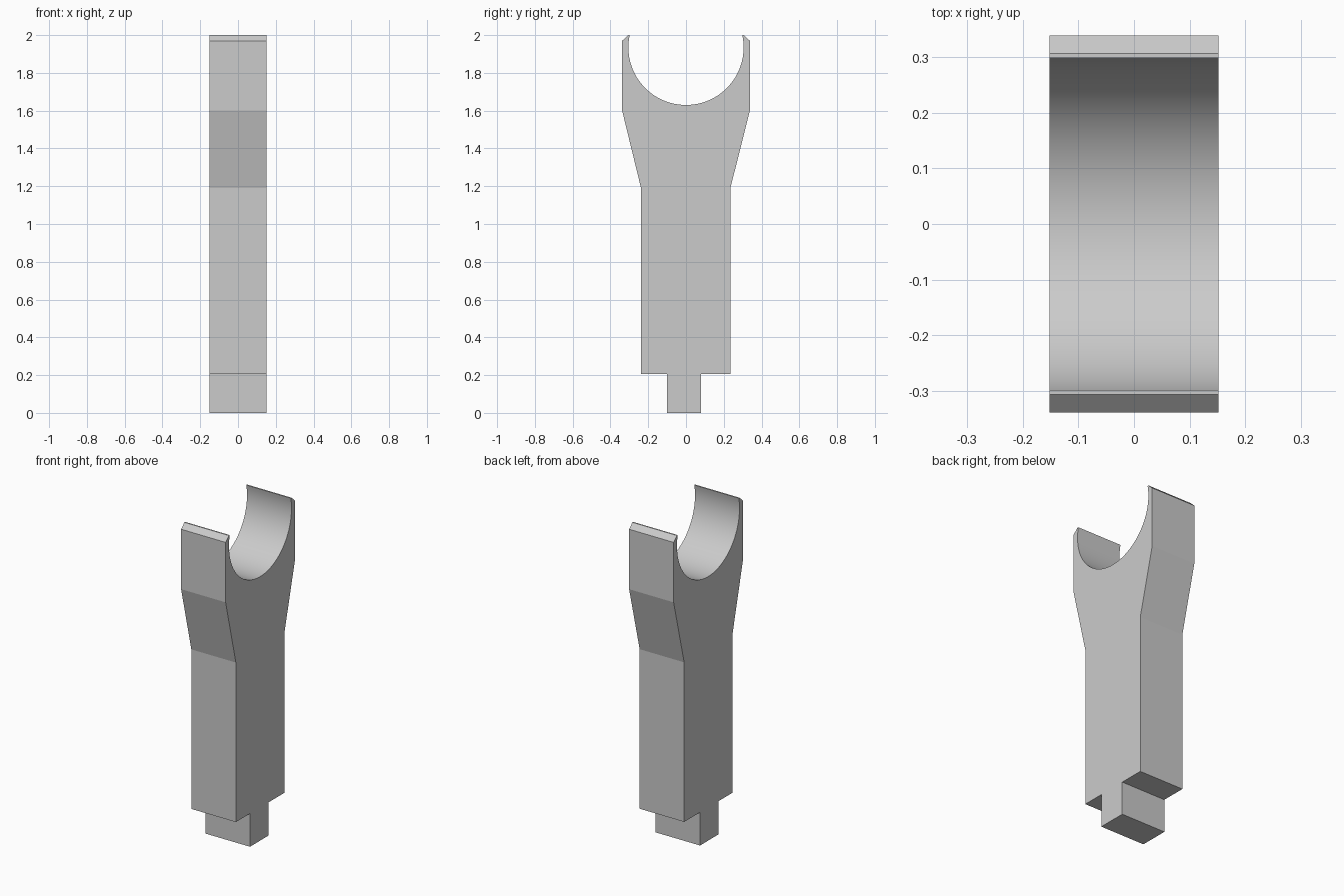
import bpy
import bmesh
from math import sin, cos, pi, asin, radians
from mathutils import Vector

cube = bpy.data.objects.get("Cube")
if cube:
    bpy.data.objects.remove(cube, do_unlink=True)

HALF_WIDTH = 0.152
CRADLE_RADIUS, CRADLE_Z, TOP = 0.305, 1.935, 2.0
ARC_STEPS = 56

grey = bpy.data.materials.new("light grey")
grey.use_nodes = True
colour = (0.6, 0.6, 0.6, 1)
grey.diffuse_color = colour
grey.node_tree.nodes["Principled BSDF"].inputs["Base Color"].default_value = colour

# Side outline (y, z): tenon, shank, flare and horn tips
back = [(0.08, 0), (0.08, 0.205), (0.235, 0.205), (0.235, 1.19),
        (0.338, 1.6), (0.338, 1.97), (0.306, TOP)]
front = [(-0.306, TOP), (-0.338, 1.97), (-0.338, 1.6), (-0.238, 1.19),
         (-0.238, 0.205), (-0.1, 0.205), (-0.1, 0)]

# Round cradle between the horns, running under its centre
lift = asin((TOP - CRADLE_Z) / CRADLE_RADIUS)
cradle = []
for i in range(ARC_STEPS + 1):
    a = lift - (pi + 2 * lift) * i / ARC_STEPS
    cradle.append((CRADLE_RADIUS * cos(a), CRADLE_Z + CRADLE_RADIUS * sin(a)))

# Extrude the outline across the width
bm = bmesh.new()
outline = [bm.verts.new((-HALF_WIDTH, y, z)) for y, z in back + cradle + front]
side = bm.faces.new(outline)
extruded = bmesh.ops.extrude_face_region(bm, geom=[side], use_keep_orig=True)
moved = [v for v in extruded["geom"] if isinstance(v, bmesh.types.BMVert)]
bmesh.ops.translate(bm, verts=moved, vec=Vector((2 * HALF_WIDTH, 0, 0)))
bmesh.ops.recalc_face_normals(bm, faces=bm.faces)

mesh = bpy.data.meshes.new("forked_post")
bm.to_mesh(mesh)
bm.free()
mesh.materials.append(grey)
post = bpy.data.objects.new("forked_post", mesh)
bpy.context.collection.objects.link(post)

# Smooth cradle, crisp edges elsewhere
bpy.ops.object.select_all(action='DESELECT')
post.select_set(True)
bpy.context.view_layer.objects.active = post
bpy.ops.object.shade_smooth_by_angle(angle=radians(10))
